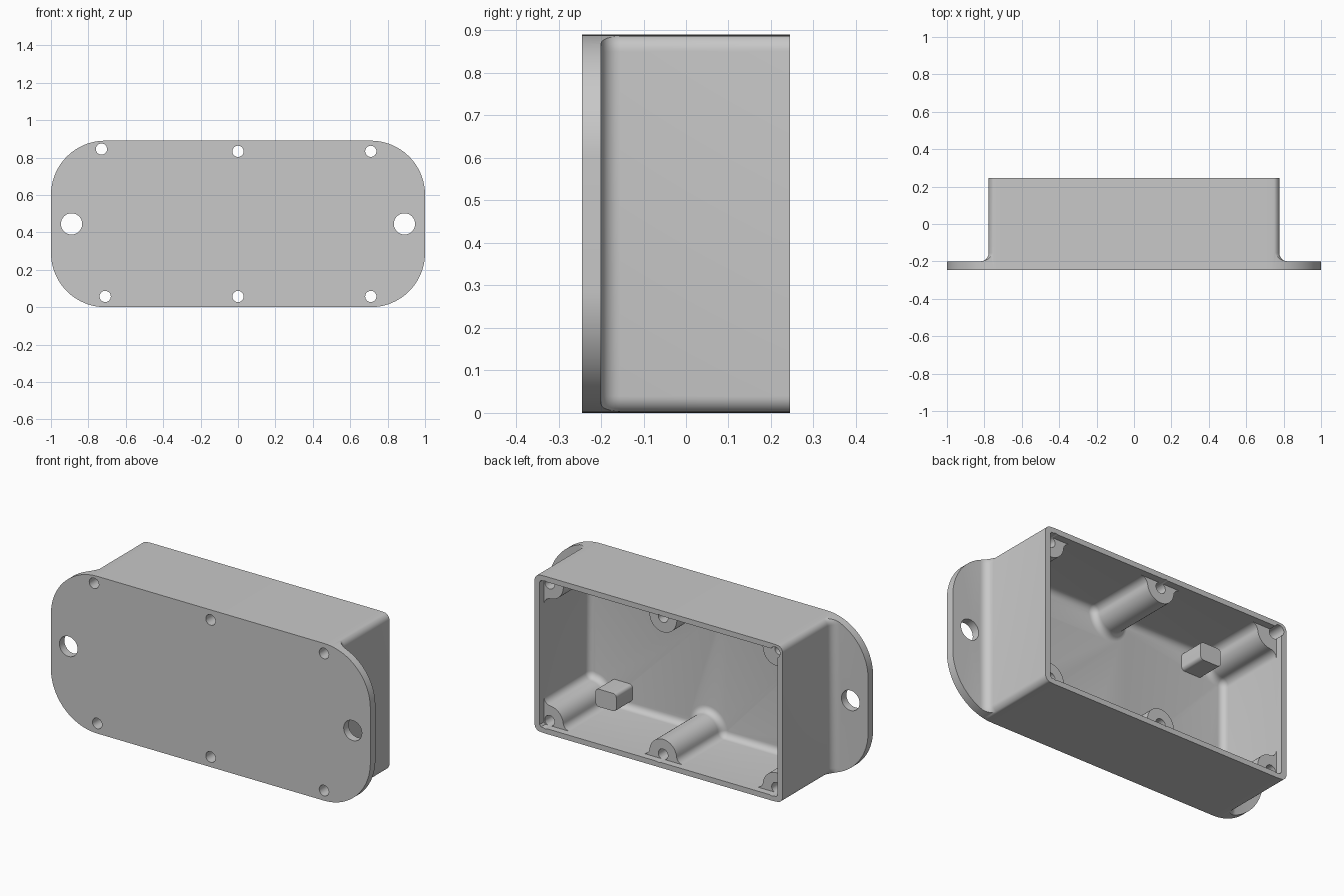
import bpy, bmesh, math

if "Cube" in bpy.data.objects:
    bpy.data.objects.remove(bpy.data.objects["Cube"], do_unlink=True)

MID = 0.445                      # half height, also the height of the centre
FRONT, BACK, FLOOR = -0.245, 0.245, -0.2
BOSS_X, BOSS_Z, BOSS_R = 0.71, 0.388, 0.085
IN_W, IN_H, BLEND = 0.745, 0.415, 0.04
BODY_W, BODY_R, FLARE = 0.777, 0.04, 0.045

grey = bpy.data.materials.new("grey_plastic")
grey.use_nodes = True
colour = (0.58, 0.58, 0.58, 1)
grey.diffuse_color = colour
grey.node_tree.nodes["Principled BSDF"].inputs["Base Color"].default_value = colour


def arc(cx, cz, r, start, end, n=10):
    angles = [start + (end - start) * i / n for i in range(n + 1)]
    return [(cx + r * math.cos(a), cz + r * math.sin(a)) for a in angles]


def rounded_rect(w, h, r, n=8):
    pts = []
    for k, (sx, sz) in enumerate([(1, 1), (-1, 1), (-1, -1), (1, -1)]):
        a = k * math.pi / 2
        pts += arc(sx * (w - r), sz * (h - r), r, a, a + math.pi / 2, n)
    return pts


def loft(name, rings):
    """Skin a list of (y, outline) rings into a closed solid."""
    bm = bmesh.new()
    loops = [[bm.verts.new((x, y, z)) for x, z in pts] for y, pts in rings]
    for a, b in zip(loops, loops[1:]):
        for i in range(len(a)):
            j = (i + 1) % len(a)
            bm.faces.new((a[i], a[j], b[j], b[i]))
    bm.faces.new(loops[0][::-1])
    bm.faces.new(loops[-1])
    bmesh.ops.remove_doubles(bm, verts=bm.verts, dist=1e-5)
    if bm.calc_volume(signed=True) < 0:
        bmesh.ops.reverse_faces(bm, faces=bm.faces)
    mesh = bpy.data.meshes.new(name)
    bm.to_mesh(mesh)
    bm.free()
    mesh.materials.append(grey)
    obj = bpy.data.objects.new(name, mesh)
    obj.location.z = MID
    bpy.context.collection.objects.link(obj)
    return obj


def activate(obj):
    bpy.ops.object.select_all(action='DESELECT')
    obj.select_set(True)
    bpy.context.view_layer.objects.active = obj


def combine(target, tool, operation):
    tool.hide_render = True
    mod = target.modifiers.new("combine", 'BOOLEAN')
    mod.operation, mod.solver, mod.object = operation, 'EXACT', tool
    activate(target)
    bpy.ops.object.modifier_apply(modifier=mod.name)
    bpy.data.objects.remove(tool, do_unlink=True)


def cavity_outline(o):
    """Inner wall with six blended screw bosses, shrunk inwards by o."""
    reach = BOSS_R + BLEND
    fz = IN_H - BLEND
    fx = math.sqrt(reach ** 2 - (BOSS_Z - fz) ** 2)
    tilt = math.atan2(BOSS_Z - fz, fx)
    side_x = IN_W - BLEND
    lean = math.asin((BOSS_X - side_x) / reach)
    side_z = BOSS_Z - reach * math.cos(lean)
    half, r, f = math.pi / 2, BOSS_R + o, BLEND - o
    q = arc(0, BOSS_Z, r, -half, -tilt)
    q += arc(fx, fz, f, math.pi - tilt, half)
    q += arc(BOSS_X - fx, fz, f, half, tilt)
    q += arc(BOSS_X, BOSS_Z, r, math.pi + tilt, 3 * half - lean)
    q += arc(side_x, side_z, f, half - lean, 0)
    lower = [(x, -z) for x, z in q]
    left_low = [(-x, -z) for x, z in q]
    left_up = [(-x, z) for x, z in q]
    return q + lower[::-1] + left_low[1:] + left_up[:0:-1]


def push_to_wall(x, z):
    """Move an outline point out to the plain rectangular wall."""
    if abs(x) < 0.3:
        return x, math.copysign(IN_H, z)
    s = min(IN_W / abs(x), IN_H / abs(z))
    return x * s, z * s


def fillet_steps(r, n=6):
    """(height above floor, sideways growth) pairs of a quarter round."""
    angles = [i * math.pi / 2 / n for i in range(n + 1)]
    return [(r * (1 - math.cos(a)), r * (1 - math.sin(a))) for a in angles]


# Round-ended block, trimmed to a mounting plate with a flared box behind it
outline = rounded_rect(1, MID, 0.29, 24)
housing = loft("housing", [(FRONT, outline), (BACK, outline)])
plate_zone = rounded_rect(1.2, 0.6, 0.1)
rings = [(FRONT - 0.1, plate_zone), (FLOOR, plate_zone)]
for up, o in fillet_steps(FLARE):
    rings.append((FLOOR + up, rounded_rect(BODY_W + o, MID + 0.0005 + o, BODY_R + o)))
rings.append((BACK + 0.1, rounded_rect(BODY_W, MID + 0.0005, BODY_R)))
combine(housing, loft("body_shape", rings), 'INTERSECT')

# Hollow with bosses, a rounded floor edge and an open rim
rings = [(FLOOR + up, cavity_outline(o)) for up, o in fillet_steps(0.036)]
inner = cavity_outline(0)
rim = [push_to_wall(x, z) for x, z in inner]
rings += [(0.205, inner), (0.205, rim), (BACK + 0.05, rim)]
combine(housing, loft("cavity_cutter", rings), 'DIFFERENCE')

# Screw holes and the two larger mounting holes
holes = [(x, s * BOSS_Z, 0.03) for x in (-BOSS_X, 0, BOSS_X) for s in (-1, 1)]
holes[1] = (-0.73, 0.4, 0.03)
holes += [(-0.89, 0, 0.057), (0.89, 0, 0.057)]
for x, z, r in holes:
    circle = arc(x, z, r, 0, math.tau, 32)[:-1]
    drill = loft("hole_cutter", [(FRONT - 0.1, circle), (BACK + 0.1, circle)])
    combine(housing, drill, 'DIFFERENCE')

# Short posts in two opposite corners
posts = []
for name, s in (("lower_post", 1), ("upper_post", -1)):
    outline = [(s * (x + 0.54), s * (z + 0.12 - MID))
               for x, z in rounded_rect(0.065, 0.05, 0.02)]
    posts.append(loft(name, [(FLOOR - 0.02, outline), (-0.055, outline)]))

for obj in [housing] + posts:
    activate(obj)
    bpy.ops.object.shade_smooth_by_angle(angle=math.radians(30))
